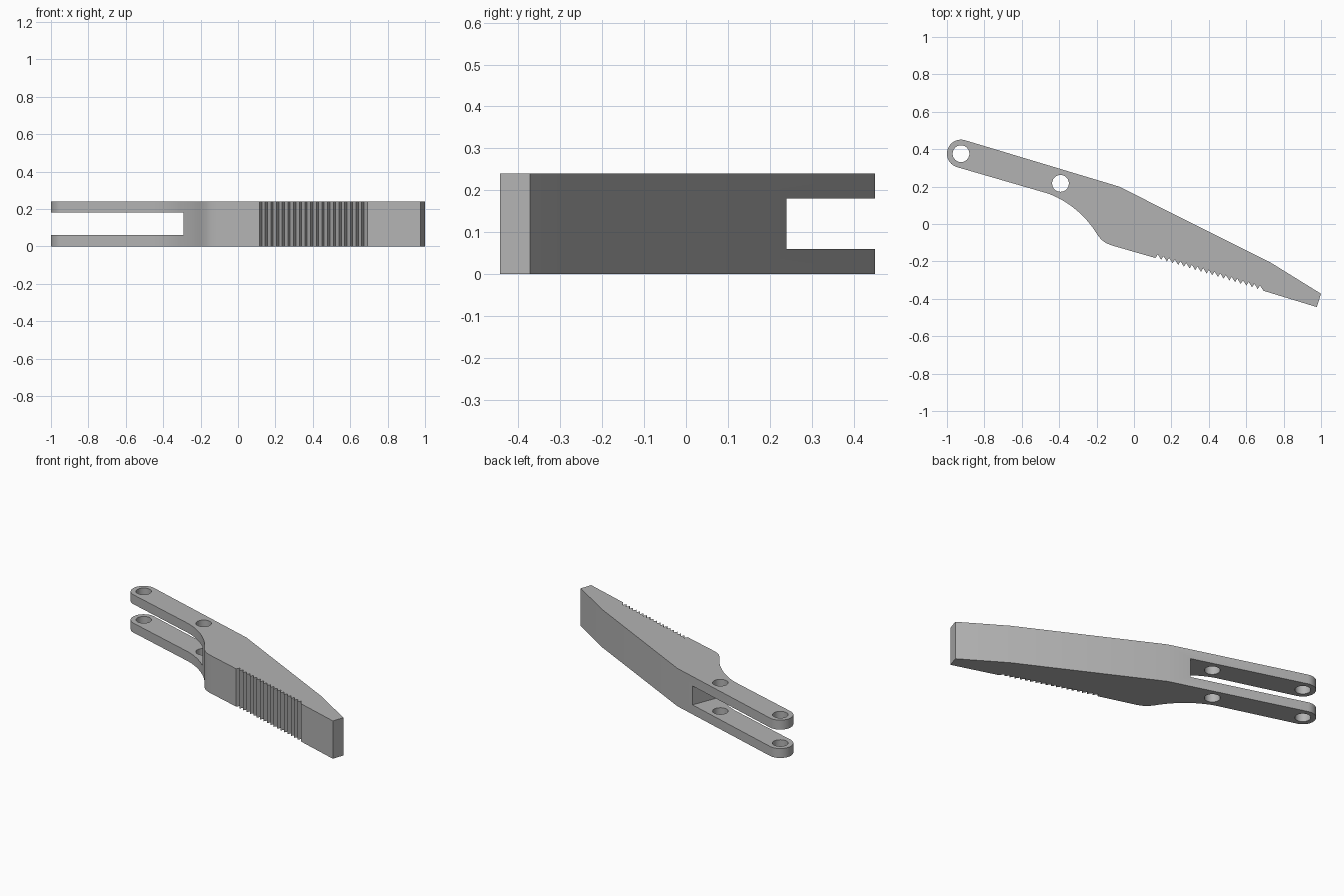
import bpy
import bmesh
from math import cos, sin, radians
from mathutils import Vector
from mathutils.geometry import interpolate_bezier

cube = bpy.data.objects.get("Cube")
if cube:
    bpy.data.objects.remove(cube, do_unlink=True)

HEIGHT = 0.24
PIVOT = Vector((-0.925, 0.376))
SECOND_HOLE = Vector((-0.393, 0.217))
END_RADIUS = 0.075
HOLE_RADIUS = 0.045
TEETH = 19

grey = bpy.data.materials.new("plain grey")
grey.use_nodes = True
grey.diffuse_color = (0.45, 0.45, 0.45, 1)
grey.node_tree.nodes["Principled BSDF"].inputs["Base Color"].default_value = (0.45, 0.45, 0.45, 1)


def arc(center, radius, start, end, steps):
    """Points along a circular arc, angles in degrees."""
    angles = [radians(start + (end - start) * i / steps) for i in range(steps + 1)]
    return [center + radius * Vector((cos(a), sin(a))) for a in angles]


def prism(name, points, bottom, top):
    """Extrude a flat outline between two heights."""
    bm = bmesh.new()
    face = bm.faces.new([bm.verts.new((p[0], p[1], bottom)) for p in points])
    grown = bmesh.ops.extrude_face_region(bm, geom=[face])["geom"]
    verts = [v for v in grown if isinstance(v, bmesh.types.BMVert)]
    bmesh.ops.translate(bm, verts=verts, vec=(0, 0, top - bottom))
    bmesh.ops.recalc_face_normals(bm, faces=bm.faces)
    mesh = bpy.data.meshes.new(name)
    bm.to_mesh(mesh)
    bm.free()
    mesh.materials.append(grey)
    obj = bpy.data.objects.new(name, mesh)
    bpy.context.collection.objects.link(obj)
    return obj


def cut(target, cutter):
    """Subtract a helper solid and discard it."""
    cutter.hide_render = True
    mod = target.modifiers.new("cut", "BOOLEAN")
    mod.operation = "DIFFERENCE"
    mod.solver = "EXACT"
    mod.object = cutter
    bpy.context.view_layer.objects.active = target
    bpy.ops.object.modifier_apply(modifier=mod.name)
    bpy.data.objects.remove(cutter, do_unlink=True)


# Rounded pivot end, running counter-clockwise from the back edge
outline = arc(PIVOT, END_RADIUS, 73.3, 253.3, 20)

# Concave sweep under the arm, then the convex shoulder
hollow = interpolate_bezier(Vector((-0.46, 0.163)), Vector((-0.34, 0.12)),
                            Vector((-0.25, 0.03)), Vector((-0.205, -0.043)), 14)
shoulder = interpolate_bezier(Vector((-0.205, -0.043)), Vector((-0.175, -0.09)),
                              Vector((-0.155, -0.105)), Vector((-0.1, -0.12)), 8)
outline += [p.to_2d() for p in hollow + shoulder[1:]]

# Saw-tooth grip: each tip is followed by a notch
grip_start, grip_end = Vector((0.115, -0.182)), Vector((0.692, -0.357))
step = (grip_end - grip_start) / TEETH
for i in range(TEETH):
    tip = grip_start + step * i
    outline += [tip, tip + Vector((0.012, 0.02))]
outline.append(grip_end)

# Blunt tip and the straight back edges
outline += [(0.977, -0.444), (1.0, -0.373), (0.735, -0.209), (-0.08, 0.2)]

lever = prism("clamp_lever", outline, 0, HEIGHT)

# Fork slot between the two arms
cut(lever, prism("slot_cutter", [(-1.2, 0.06), (-0.285, 0.06), (-0.214, 0.24),
                                 (-0.16, 0.377), (-0.16, 0.7), (-1.2, 0.7)], 0.06, 0.18))

# Pin holes through both arms
for center in (PIVOT, SECOND_HOLE):
    cut(lever, prism("hole_cutter", arc(center, HOLE_RADIUS, 0, 345, 23), -0.1, HEIGHT + 0.1))

# Smooth the curved walls, keep the edges crisp
bpy.ops.object.select_all(action="DESELECT")
lever.select_set(True)
bpy.context.view_layer.objects.active = lever
bpy.ops.object.shade_smooth_by_angle(angle=radians(25))
